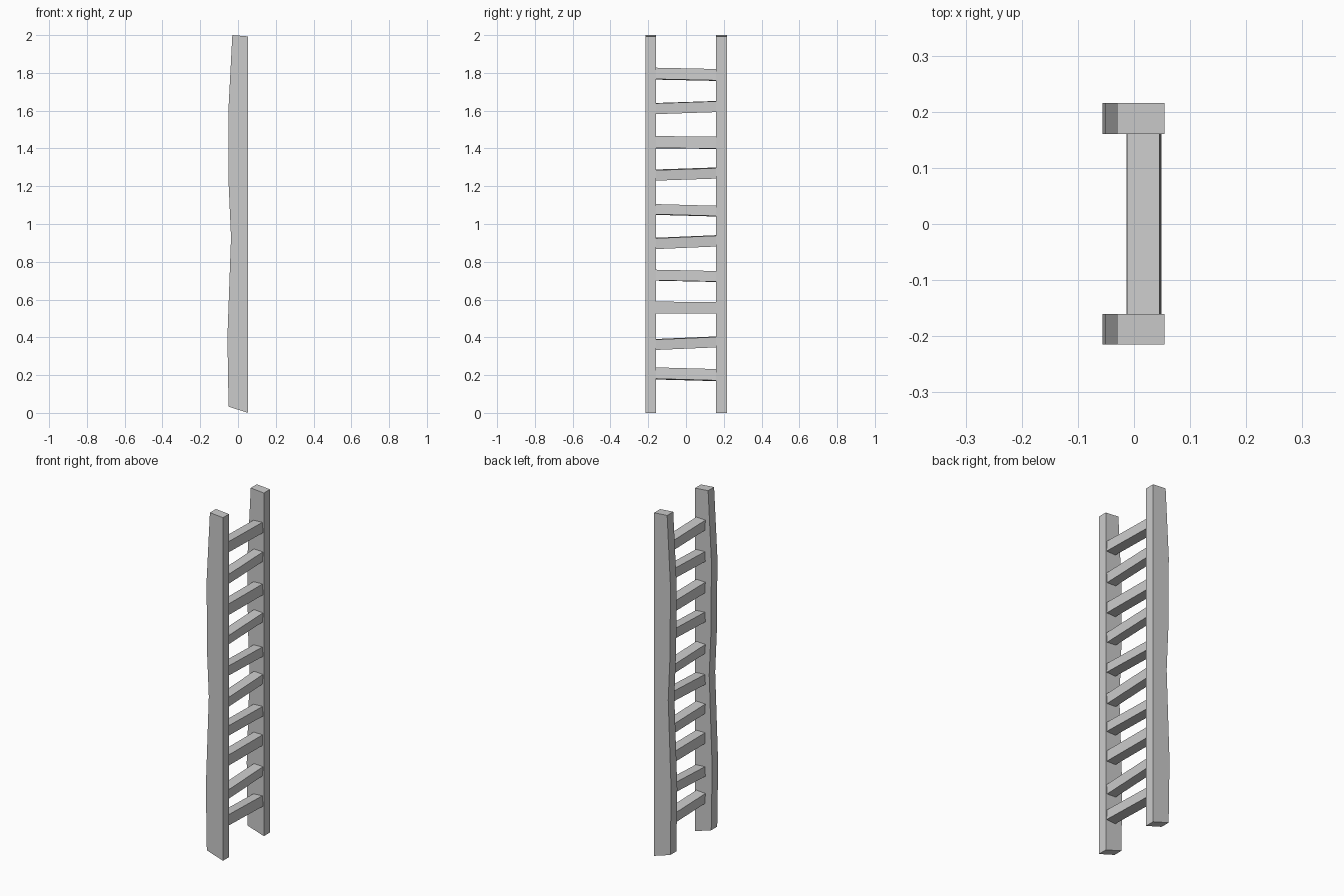
import bpy, bmesh, math

if "Cube" in bpy.data.objects:
    bpy.data.objects.remove(bpy.data.objects["Cube"])

def mesh_object(name, bm):
    bmesh.ops.recalc_face_normals(bm, faces=bm.faces[:])
    me = bpy.data.meshes.new(name)
    bm.to_mesh(me)
    bm.free()
    ob = bpy.data.objects.new(name, me)
    bpy.context.collection.objects.link(ob)
    return ob

# Side profile of a rail (x, z): straight front edge, wavy back edge
PROFILE = [(0.054, 0.0), (0.054, 1.993), (-0.03, 2.0), (-0.051, 1.6),
           (-0.049, 1.2), (-0.037, 0.93), (-0.056, 0.4), (-0.05, 0.033)]

def rail(name, y0, y1):
    bm = bmesh.new()
    face = bm.faces.new([bm.verts.new((x, y0, z)) for x, z in PROFILE])
    ext = bmesh.ops.extrude_face_region(bm, geom=[face])
    verts = [g for g in ext["geom"] if isinstance(g, bmesh.types.BMVert)]
    bmesh.ops.translate(bm, verts=verts, vec=(0, y1 - y0, 0))
    if face.is_valid and len(bm.faces) < len(PROFILE) + 2:
        bm.faces.new([v for v in face.verts])
    return mesh_object(name, bm)

rail("left_rail", -0.215, -0.16)
rail("right_rail", 0.16, 0.216)

# Slightly crooked rungs: centre height at each end, thickness, roll in degrees
RUNGS = [(0.209, 0.200, 0.060, 4), (0.362, 0.376, 0.055, -3),
         (0.558, 0.556, 0.062, 0), (0.729, 0.722, 0.056, 2),
         (0.897, 0.911, 0.057, -3), (1.077, 1.068, 0.054, 3),
         (1.259, 1.270, 0.055, -4), (1.433, 1.430, 0.063, 2),
         (1.611, 1.622, 0.057, -2), (1.796, 1.789, 0.060, 3)]

for i, (za, zb, h, roll) in enumerate(RUNGS):
    bm = bmesh.new()
    bmesh.ops.create_cube(bm, size=1)
    c, s = math.cos(math.radians(roll)), math.sin(math.radians(roll))
    for v in bm.verts:
        x, z = v.co.x * 0.058, v.co.z * h
        end_z = za if v.co.y < 0 else zb
        v.co = (0.018 + x * c - z * s, v.co.y * 0.326, end_z + x * s + z * c)
    mesh_object(f"rung_{i + 1}", bm)
